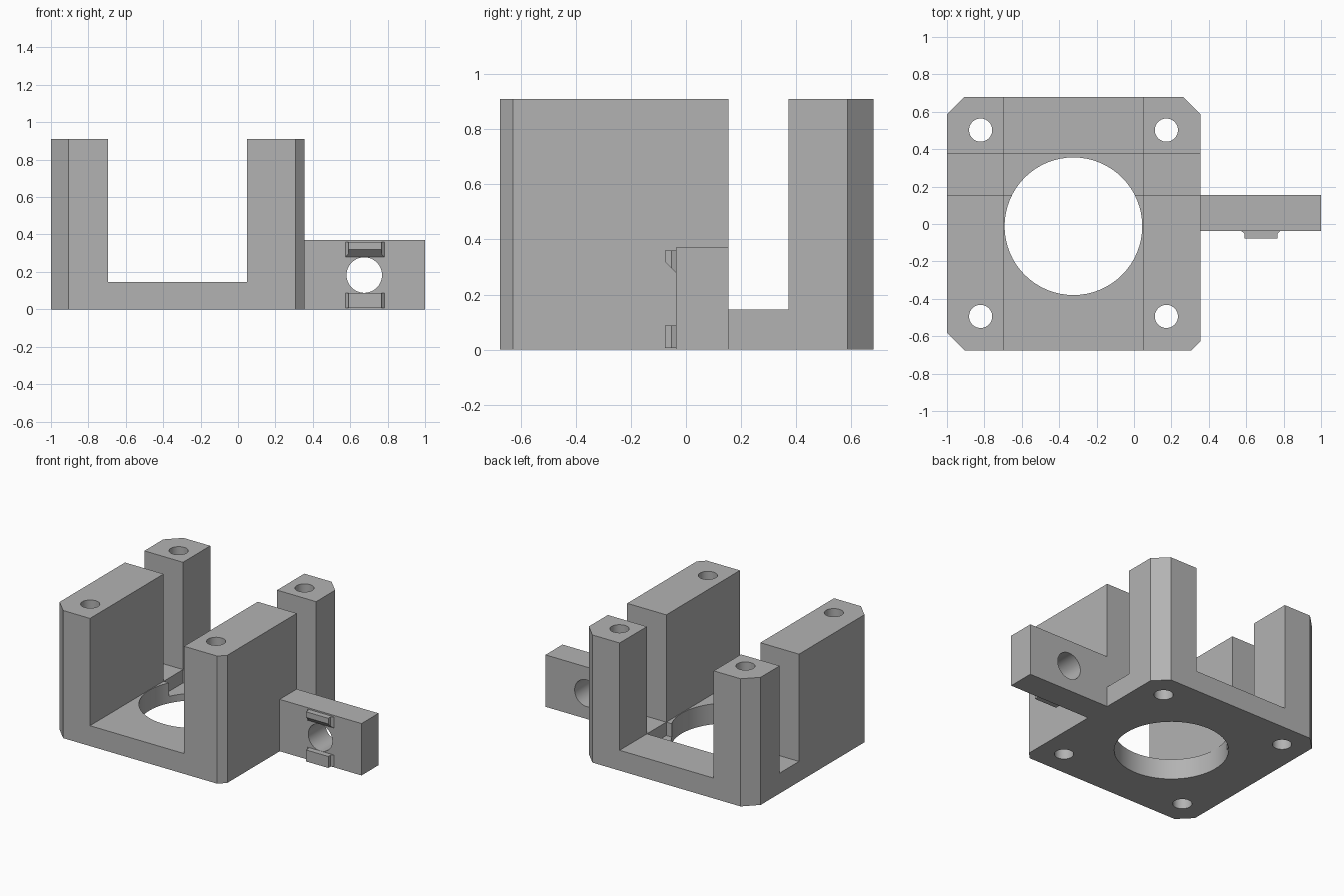
import bpy
import bmesh
import math
from mathutils import Matrix, Vector

cube = bpy.data.objects.get("Cube")
if cube:
    bpy.data.objects.remove(cube, do_unlink=True)

grey = bpy.data.materials.new("plain grey")
grey.use_nodes = True
grey.diffuse_color = (0.45, 0.45, 0.45, 1)
grey.node_tree.nodes["Principled BSDF"].inputs["Base Color"].default_value = grey.diffuse_color


def finish(name, bm):
    bmesh.ops.recalc_face_normals(bm, faces=bm.faces)
    mesh = bpy.data.meshes.new(name)
    bm.to_mesh(mesh)
    bm.free()
    mesh.materials.append(grey)
    obj = bpy.data.objects.new(name, mesh)
    bpy.context.collection.objects.link(obj)
    return obj


def prism(name, outline, low, high):
    """Extrude an outline in plan from low to high."""
    bm = bmesh.new()
    face = bm.faces.new([bm.verts.new((x, y, low)) for x, y in outline])
    top = bmesh.ops.extrude_face_region(bm, geom=[face])["geom"]
    verts = [v for v in top if isinstance(v, bmesh.types.BMVert)]
    bmesh.ops.translate(bm, verts=verts, vec=(0, 0, high - low))
    return finish(name, bm)


def box(name, x0, x1, y0, y1, z0, z1):
    return prism(name, [(x0, y0), (x1, y0), (x1, y1), (x0, y1)], z0, z1)


def rod(name, centre, radius, axis="Z", sides=64):
    bm = bmesh.new()
    turn = Matrix.Rotation(math.pi / 2, 4, "X") if axis == "Y" else Matrix()
    bmesh.ops.create_cone(bm, cap_ends=True, segments=sides, radius1=radius,
                          radius2=radius, depth=3,
                          matrix=Matrix.Translation(Vector(centre)) @ turn)
    return finish(name, bm)


def carve(obj, cutters):
    bpy.context.view_layer.objects.active = obj
    for cutter in cutters:
        cutter.hide_render = True
        mod = obj.modifiers.new("cut", "BOOLEAN")
        mod.operation = "DIFFERENCE"
        mod.solver = "EXACT"
        mod.object = cutter
        bpy.ops.object.modifier_apply(modifier=mod.name)
        bpy.data.objects.remove(cutter, do_unlink=True)
    bpy.ops.object.select_all(action="DESELECT")
    obj.select_set(True)
    bpy.ops.object.shade_smooth_by_angle(angle=math.radians(25))


LEFT, RIGHT, FRONT, BACK = -1, 0.355, -0.675, 0.68
IN_L, IN_R, SLOT_F, SLOT_B = -0.695, 0.047, 0.155, 0.373
FLOOR, TOP = 0.145, 0.91

# Block with four clipped corners
c, s = 0.093, 0.047
body = prism("motor_mount_body", [
    (LEFT + c, FRONT), (RIGHT - s, FRONT), (RIGHT, FRONT + s),
    (RIGHT, BACK - c), (RIGHT - c, BACK), (LEFT + c, BACK),
    (LEFT, BACK - c), (LEFT, FRONT + c)], 0, TOP)

# Channel, cross slot, sunken crossing, centre bore and corner screw holes
cutters = [
    box("channel_cutter", IN_L, IN_R, -1, 1, FLOOR, 2),
    box("slot_cutter", -2, 2, SLOT_F, SLOT_B, FLOOR, 2),
    box("recess_cutter", IN_L, IN_R, SLOT_F, SLOT_B, 0.05, 1),
    rod("bore_cutter", (-0.324, -0.012, 0), 0.368),
]
for x in (-0.82, 0.173):
    for y in (-0.494, 0.502):
        cutters.append(rod("screw_cutter", (x, y, 0), 0.062, sides=40))
carve(body, cutters)

# Side arm with a cross hole
arm = box("side_arm", RIGHT, 1, -0.037, SLOT_F, 0, 0.37)
carve(arm, [rod("arm_hole_cutter", (0.675, 0, 0.183), 0.095, "Y", 48)])

# Guide lugs above and below the arm hole
mid = 0.678
half = [(0.104, -0.037), (0.088, -0.052), (0.088, -0.077)]
outline = [(mid - x, y) for x, y in half] + [(mid + x, y) for x, y in reversed(half)]
prism("lower_lug", outline, 0.006, 0.088)
upper = prism("upper_lug", outline, 0.28, 0.36)
for v in upper.data.vertices:
    if v.co.z < 0.3:
        v.co.z += -0.037 - v.co.y
